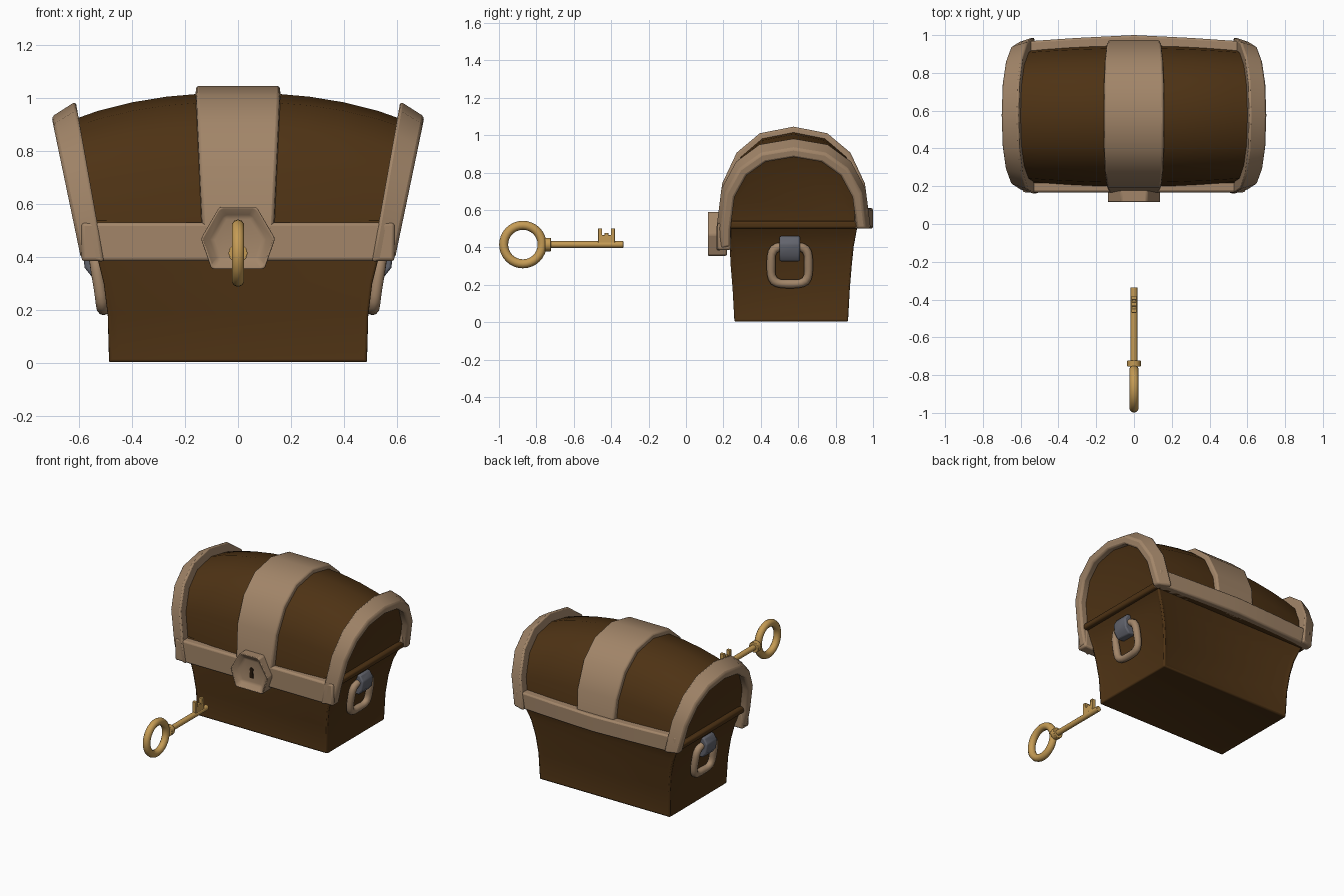
import bpy, bmesh
from math import sin, cos, pi

cube = bpy.data.objects.get("Cube")
if cube:
    bpy.data.objects.remove(cube, do_unlink=True)


def material(name, rgb):
    m = bpy.data.materials.new(name)
    m.use_nodes = True
    m.diffuse_color = (*rgb, 1)
    m.node_tree.nodes["Principled BSDF"].inputs["Base Color"].default_value = (*rgb, 1)
    return m


WOOD = material("dark wood", (0.075, 0.032, 0.007))
TRIM = material("tan trim", (0.36, 0.235, 0.14))
GOLD = material("gold", (0.56, 0.33, 0.09))
STEEL = material("grey steel", (0.12, 0.125, 0.15))
DARK = material("keyhole dark", (0.02, 0.01, 0.004))


def finish(name, bm, mat, bevel=0.0):
    bmesh.ops.recalc_face_normals(bm, faces=bm.faces)
    mesh = bpy.data.meshes.new(name)
    bm.to_mesh(mesh)
    bm.free()
    ob = bpy.data.objects.new(name, mesh)
    bpy.context.collection.objects.link(ob)
    mesh.materials.append(mat)
    if bevel:
        b = ob.modifiers.new("Bevel", "BEVEL")
        b.width, b.segments, b.limit_method = bevel, 2, "ANGLE"
        b.angle_limit = 0.6
    bpy.ops.object.select_all(action="DESELECT")
    ob.select_set(True)
    bpy.context.view_layer.objects.active = ob
    bpy.ops.object.shade_smooth_by_angle(angle=0.8)
    return ob


def loft(rings, closed=False):
    """Skin matching rings of points; returns the bmesh and its two caps."""
    bm = bmesh.new()
    vs = [[bm.verts.new(p) for p in r] for r in rings]
    n = len(vs[0])
    pairs = list(zip(vs, vs[1:])) + ([(vs[-1], vs[0])] if closed else [])
    for a, b in pairs:
        for i in range(n):
            j = (i + 1) % n
            bm.faces.new((a[i], a[j], b[j], b[i]))
    caps = [] if closed else [bm.faces.new(vs[0]), bm.faces.new(vs[-1])]
    bmesh.ops.recalc_face_normals(bm, faces=bm.faces)
    return bm, caps


def prism_x(pts, x0, x1):
    return loft([[(x, y, z) for y, z in pts] for x in (x0, x1)])


def prism_y(pts, y0, y1):
    return loft([[(x, y, z) for x, z in pts] for y in (y0, y1)])


def rect(a0, a1, b0, b1):
    return [(a0, b0), (a1, b0), (a1, b1), (a0, b1)]


# Body: flared box with sunken panels on every side
levels = [(0, .49, .255, .87), (.18, .495, .245, .88), (.3, .51, .235, .89),
          (.4, .535, .23, .9), (.51, .58, .22, .92)]
bm, caps = loft([[(x, y, z) for x, y in rect(-hx, hx, y0, y1)] for z, hx, y0, y1 in levels])
sides = [[f for f in bm.faces if f not in caps and f.normal[ax] * s > 0.7]
         for ax in (0, 1) for s in (-1, 1)] + [[caps[0]]]
for faces in sides:
    bmesh.ops.inset_region(bm, faces=faces, thickness=.04, depth=-.012, use_even_offset=True)
finish("chest_body", bm, WOOD, .014)

bm, _ = prism_x(rect(.215, .925, .5, .54), -.6, .6)
finish("rim_ledge", bm, WOOD, .012)

# Lid: bulging barrel whose ends lean outwards
ARCH = [(-abs(cos(a)) ** .85 * (1 if cos(a) > 0 else -1), abs(sin(a)) ** .85)
        for a in (i * pi / 8 for i in range(9))]


def lid_point(u, cs, off):
    a = .38 - .03 * u * u + off
    h = .52 - .12 * abs(u) ** 2.2 + off
    z = .5 + h * cs[1]
    return (u * (.59 + .08 * (z - .5) / .4), .575 + a * cs[0], z)


bm, caps = loft([[lid_point(i / 5 * .97, cs, 0) for cs in ARCH] for i in range(-5, 6)])
for cap in caps:
    bmesh.ops.inset_region(bm, faces=[cap], thickness=.045, depth=-.012, use_even_offset=True)
finish("lid", bm, WOOD)


# Trim arches: a four-cornered strip swept over the lid
def strip(name, corners, path, bevel):
    bm, _ = loft([[lid_point(u, cs, off) for u, off in corners] for cs in path])
    finish(name, bm, TRIM, bevel)


for s, side in ((1, "left"), (-1, "right")):
    strip(side + "_end_trim",
          [(s * .89, -.02), (s * .89, .06), (s * 1.04, .04), (s * 1.04, -.01)],
          [(-1, -.25)] + ARCH, .012)
strip("center_band", [(-.235, -.02), (-.225, .03), (.225, .03), (.235, -.02)], ARCH, .01)

# Rails along the lower lid edges
bm, _ = prism_x(rect(.168, .24, .385, .53), -.59, .59)
finish("front_rail", bm, TRIM, .012)
bm, _ = loft([[(x, y, z) for y, z in rect(.9, back, .5, .61)]
              for x, back in ((-.6, .965), (-.3, .985), (0, 1), (.3, .985), (.6, .965))])
finish("back_rail", bm, TRIM, .01)

# Lock: six-sided plate with sunken face and keyhole
half = [(.07, .59), (.14, .47), (.10, .355)]
bm, caps = prism_y(half + [(-x, z) for x, z in reversed(half)], .112, .22)
bmesh.ops.inset_region(bm, faces=[caps[0]], thickness=.038, use_even_offset=True)
bmesh.ops.translate(bm, verts=caps[0].verts, vec=(0, .035, 0))
finish("lock_plate", bm, TRIM, .01)
hole = [(.014 * sin(a), .485 + .014 * cos(a)) for a in (i * pi / 4 for i in range(-3, 4))]
bm, _ = prism_y(hole + [(.014, .43), (-.014, .43)], .141, .149)
finish("keyhole", bm, DARK)


# Rings: tube around a round or squarish loop in the y-z plane
def ring(name, mat, x, y, z, major, minor, square=False, lean=0.0):
    rings = []
    for i in range(32):
        c, s = cos(i * pi / 16), sin(i * pi / 16)
        k = (c ** 4 + s ** 4) ** -.25 if square else 1
        loop = []
        for j in range(10):
            b = j * pi / 5
            r = major * k + minor * cos(b)
            loop.append((x + lean * s + minor * sin(b), y + r * c, z + r * s))
        rings.append(loop)
    finish(name, loft(rings, closed=True)[0], mat)


# Side handles
for s, side in ((1, "left"), (-1, "right")):
    ring(side + "_handle", TRIM, s * .525, .555, .305, .1, .024, True, s * .018)
    clasp = [(.5, .33), (.55, .325), (.578, .36), (.585, .42), (.56, .46), (.5, .46)]
    bm, _ = prism_y([(s * x, z) for x, z in clasp], .5, .61)
    finish(side + "_handle_clasp", bm, STEEL, .008)

# Key
ring("key_bow", GOLD, 0, -.872, .415, .103, .024)


def rod(name, y0, y1, r):
    pts = [(r * cos(i * pi / 6), .415 + r * sin(i * pi / 6)) for i in range(12)]
    finish(name, prism_y(pts, y0, y1)[0], GOLD, .003)


rod("key_shaft", -.76, -.335, .018)
rod("key_collar", -.755, -.722, .036)
bit = [(-.47, .42), (-.38, .42), (-.38, .502), (-.402, .502), (-.402, .465), (-.415, .465),
       (-.415, .478), (-.435, .478), (-.435, .465), (-.448, .465), (-.448, .502), (-.47, .502)]
finish("key_bit", prism_x(bit, -.014, .014)[0], GOLD, .003)
